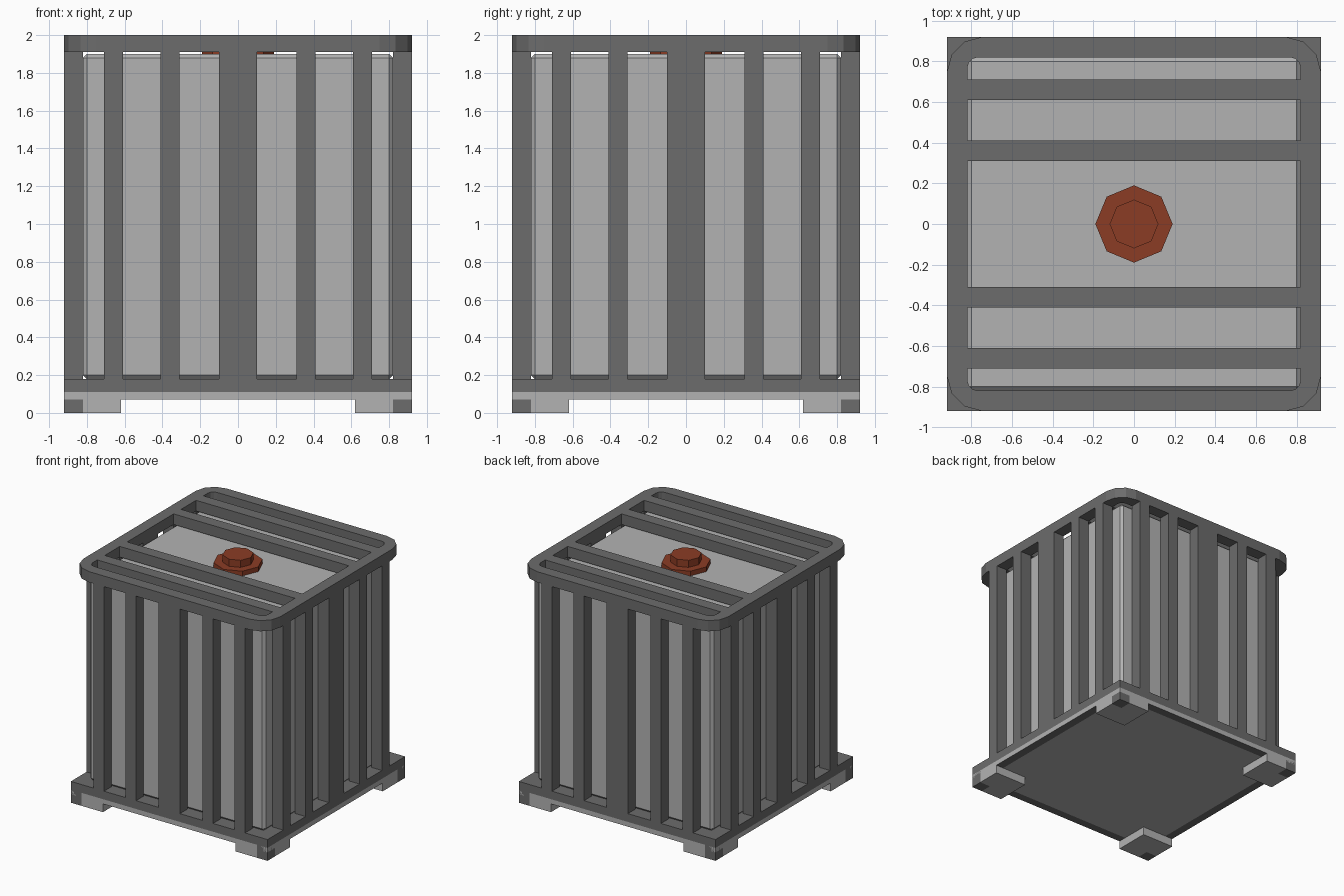
import bpy, bmesh, math
from mathutils import Matrix

if "Cube" in bpy.data.objects:
    bpy.data.objects.remove(bpy.data.objects["Cube"])


def material(name, color):
    m = bpy.data.materials.new(name)
    m.diffuse_color = (*color, 1)
    m.use_nodes = True
    m.node_tree.nodes["Principled BSDF"].inputs["Base Color"].default_value = m.diffuse_color
    return m


DARK = material("dark_grey", (0.15, 0.15, 0.15))
LIGHT = material("light_grey", (0.45, 0.45, 0.45))
RED = material("rust_red", (0.26, 0.045, 0.018))


def finish(name, bm, *mats):
    bmesh.ops.recalc_face_normals(bm, faces=bm.faces)
    me = bpy.data.meshes.new(name)
    bm.to_mesh(me)
    bm.free()
    ob = bpy.data.objects.new(name, me)
    bpy.context.collection.objects.link(ob)
    for m in mats:
        me.materials.append(m)
    return ob


def add_box(bm, x0, x1, y0, y1, z0, z1):
    mat = Matrix.Translation(((x0 + x1) / 2, (y0 + y1) / 2, (z0 + z1) / 2))
    mat = mat @ Matrix.Diagonal((abs(x1 - x0), abs(y1 - y0), z1 - z0, 1))
    return bmesh.ops.create_cube(bm, size=1, matrix=mat)["verts"]


def boxes(name, mat, items):
    bm = bmesh.new()
    for b in items:
        add_box(bm, *b)
    return finish(name, bm, mat)


def rounded_square(h, r, seg):
    pts = []
    for q, (sx, sy) in enumerate(((1, 1), (-1, 1), (-1, -1), (1, -1))):
        for i in range(seg + 1):
            a = math.radians(90 * q + 90 * i / seg)
            pts.append((sx * (h - r) + r * math.cos(a), sy * (h - r) + r * math.sin(a)))
    return pts


OUT, INN = 0.92, 0.82
CORNERS = [(sx, sy) for sx in (-1, 1) for sy in (-1, 1)]

# Pallet: upper slab, underside rim and panel, corner feet
boxes("pallet_deck", DARK, [(-OUT, OUT, -OUT, OUT, 0.11, 0.18)])
bm = bmesh.new()
add_box(bm, -OUT, OUT, -OUT, OUT, 0.07, 0.11)
bm.normal_update()
bottom = [f for f in bm.faces if f.normal.z < -0.5]
bmesh.ops.inset_region(bm, faces=bottom, thickness=OUT - INN)
bm.normal_update()
for f in bm.faces:
    if f.normal.z < -0.5 and f not in bottom:
        f.material_index = 1
finish("pallet_underside", bm, LIGHT, DARK)

# Feet are light with a dark post wrapped round each outer corner
boxes("pallet_feet", LIGHT,
      [b for sx, sy in CORNERS for b in (
          (sx * 0.62, sx * INN, sy * 0.62, sy * OUT, 0, 0.11),
          (sx * INN, sx * OUT, sy * 0.62, sy * INN, 0, 0.11))])
boxes("pallet_corner_posts", DARK,
      [(sx * INN, sx * OUT, sy * INN, sy * OUT, 0, 0.11) for sx, sy in CORNERS])

# Inner tank
tank = boxes("tank", LIGHT, [(-INN, INN, -INN, INN, 0.18, 1.9)])
bev = tank.modifiers.new("corner_bevel", "BEVEL")
bev.width, bev.segments = 0.02, 1

# Upright cage bars, same layout on all four sides
spans = [(-0.1, 0.1)] + [(s * a, s * (a + 0.1)) for a in (0.31, 0.61) for s in (-1, 1)]
bars = []
for a, b in spans:
    for s in (-1, 1):
        bars.append((a, b, s * INN, s * OUT, 0.18, 1.91))
        bars.append((s * INN, s * OUT, a, b, 0.18, 1.91))
boxes("cage_bars", DARK, bars)

# Top frame: ring with rounded corners, same point count inside and out
bm = bmesh.new()
loops = []
for h, r in ((OUT, 0.17), (INN, 0.05)):
    for z in (1.91, 2.0):
        loops.append([bm.verts.new((x, y, z)) for x, y in rounded_square(h, r, 3)])
ob_, ot, ib, it = loops
for p, q in ((ob_, ot), (ot, it), (it, ib), (ib, ob_)):
    for i in range(len(p)):
        j = (i + 1) % len(p)
        bm.faces.new((p[i], p[j], q[j], q[i]))
finish("top_frame", bm, DARK)

# Cross bars over the tank
boxes("top_cross_bars", DARK,
      [(-INN, INN, a, b, 1.91, 2.0) for a, b in spans[1:]])

# Filler cap: octagonal flange and knob
bm = bmesh.new()
for r, z0, z1 in ((0.19, 1.9, 1.94), (0.12, 1.94, 2.0)):
    bmesh.ops.create_cone(bm, cap_ends=True, segments=8, radius1=r, radius2=r,
                          depth=z1 - z0, matrix=Matrix.Translation((0, 0, (z0 + z1) / 2)))
finish("filler_cap", bm, RED)
